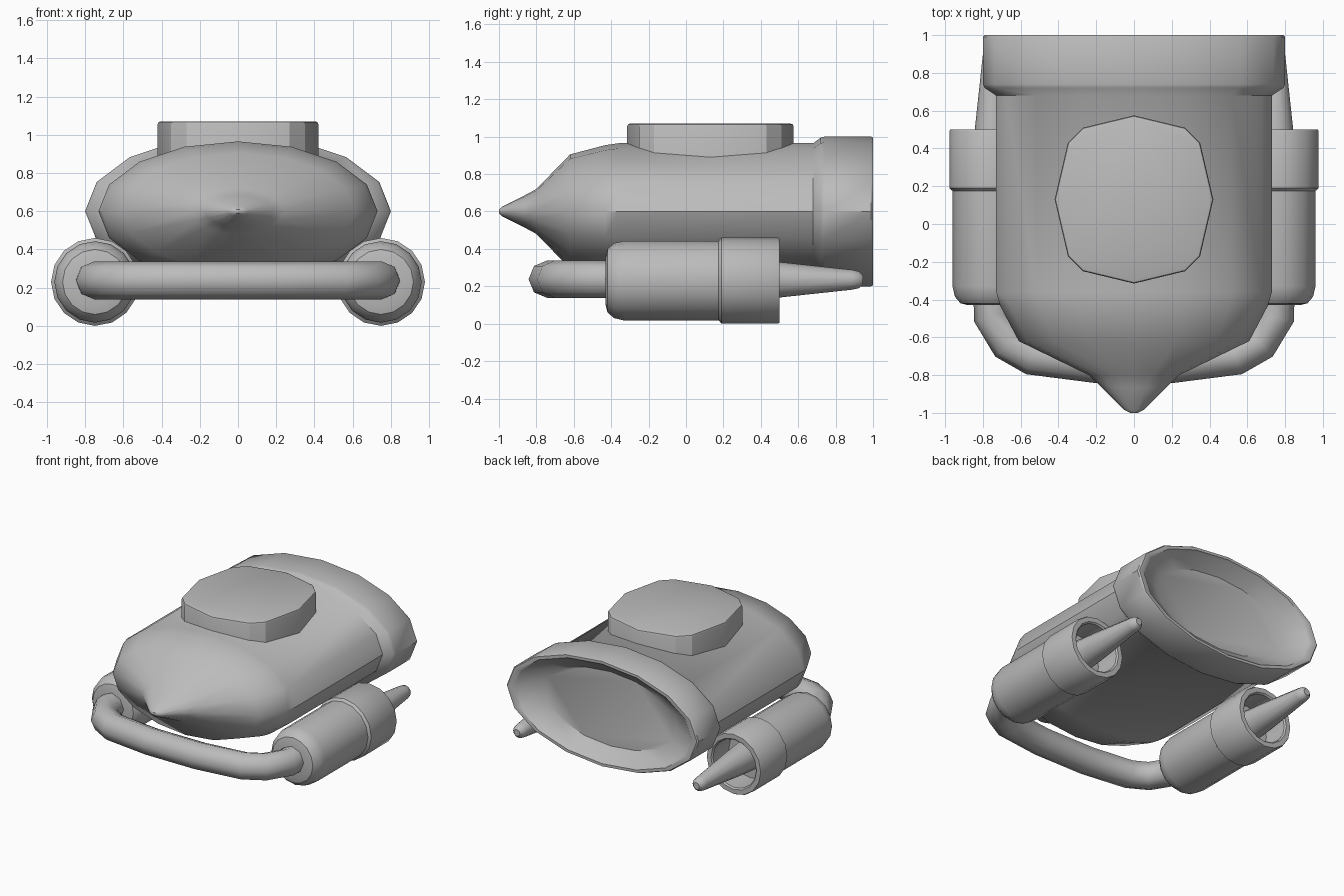
import bpy
import bmesh
from math import cos, sin, tau

old = bpy.data.objects.get("Cube")
if old:
    bpy.data.objects.remove(old)

grey = bpy.data.materials.new("hull grey")
grey.use_nodes = True
grey.diffuse_color = (0.5, 0.5, 0.5, 1)
grey.node_tree.nodes["Principled BSDF"].inputs["Base Color"].default_value = (0.5, 0.5, 0.5, 1)


def finish(bm, name, angle=0.6):
    """Turn a bmesh into a shaded, coloured object."""
    bmesh.ops.recalc_face_normals(bm, faces=bm.faces)
    mesh = bpy.data.meshes.new(name)
    bm.to_mesh(mesh)
    bm.free()
    mesh.materials.append(grey)
    ob = bpy.data.objects.new(name, mesh)
    bpy.context.collection.objects.link(ob)
    bpy.ops.object.select_all(action='DESELECT')
    ob.select_set(True)
    bpy.context.view_layer.objects.active = ob
    bpy.ops.object.shade_smooth_by_angle(angle=angle)
    return ob


def lathe(name, profile, x, z, segs=16, flat=1.0, angle=0.6):
    """Spin (radius, y) pairs about a front-to-back axis and cap both ends."""
    bm = bmesh.new()
    rings = [[bm.verts.new((x + r * cos(tau * i / segs), y, z + flat * r * sin(tau * i / segs)))
              for i in range(segs)] for r, y in profile]
    for a, b in zip(rings, rings[1:]):
        for i in range(segs):
            j = (i + 1) % segs
            bm.faces.new((a[i], a[j], b[j], b[i]))
    bm.faces.new(rings[0])
    bm.faces.new(rings[-1])
    return finish(bm, name, angle)


# Flattened hull: pointed nose, body, rear collar and shallow dished stern
lathe("hull", [(0.02, -1.0), (0.05, -0.985), (0.17, -0.865), (0.24, -0.80), (0.61, -0.62),
               (0.71, -0.43), (0.73, -0.36), (0.73, 0.68), (0.79, 0.72), (0.80, 0.74),
               (0.80, 0.99), (0.79, 1.0), (0.75, 1.0), (0.73, 0.985), (0.56, 0.90)],
      0, 0.6, flat=0.5, angle=0.7)

# Raised top hatch with trimmed corners and a softened upper edge
quarter = [(0.42, 0), (0.35, 0.30), (0.27, 0.38), (0, 0.445)]
half = quarter + [(-px, py) for px, py in quarter[-2::-1]]
outline = half + [(px, -py) for px, py in half[-2:0:-1]]
bm = bmesh.new()
base = bm.faces.new([bm.verts.new((px, py + 0.13, 0.75)) for px, py in outline])
top = bmesh.ops.extrude_face_region(bm, geom=[base])["geom"]
bmesh.ops.translate(bm, vec=(0, 0, 0.32), verts=[v for v in top if isinstance(v, bmesh.types.BMVert)])
rim = [e for e in bm.edges if all(v.co.z > 1 for v in e.verts)]
bmesh.ops.bevel(bm, geom=rim, offset=0.015, segments=2, profile=0.5, affect='EDGES')
finish(bm, "top_hatch", 0.5)

# Side pods: rounded nose, wider hollow rear sleeve, tapered spike
for side, sx in (("left", 1), ("right", -1)):
    x = sx * 0.748
    lathe(side + "_pod", [(0.13, -0.43), (0.17, -0.42), (0.20, -0.385), (0.213, -0.33), (0.213, 0.175),
                          (0.23, 0.19), (0.23, 0.49), (0.225, 0.5), (0.19, 0.5), (0.18, 0.49), (0.18, 0.3)],
          x, 0.23)
    lathe(side + "_spike", [(0.115, 0.28), (0.095, 0.5), (0.053, 0.89), (0.045, 0.925), (0.025, 0.945)],
          x, 0.235, segs=12)

# Bent tube joining the pods across the front
right_path = [(0.75, -0.38), (0.75, -0.49), (0.665, -0.63), (0.54, -0.70), (0.2, -0.742)]
path = right_path + [(-px, py) for px, py in reversed(right_path)]
curve = bpy.data.curves.new("front_tube_path", 'CURVE')
curve.dimensions = '3D'
curve.bevel_depth = 0.1
curve.bevel_resolution = 2
spline = curve.splines.new('POLY')
spline.points.add(len(path) - 1)
for p, (px, py) in zip(spline.points, path):
    p.co = (px, py, 0.238, 1)
helper = bpy.data.objects.new("tube_helper", curve)
bpy.context.collection.objects.link(helper)
bpy.context.view_layer.update()
bm = bmesh.new()
bm.from_mesh(helper.evaluated_get(bpy.context.evaluated_depsgraph_get()).to_mesh())
bpy.data.objects.remove(helper)
bmesh.ops.remove_doubles(bm, verts=bm.verts, dist=0.0001)
finish(bm, "front_tube", 0.9)
